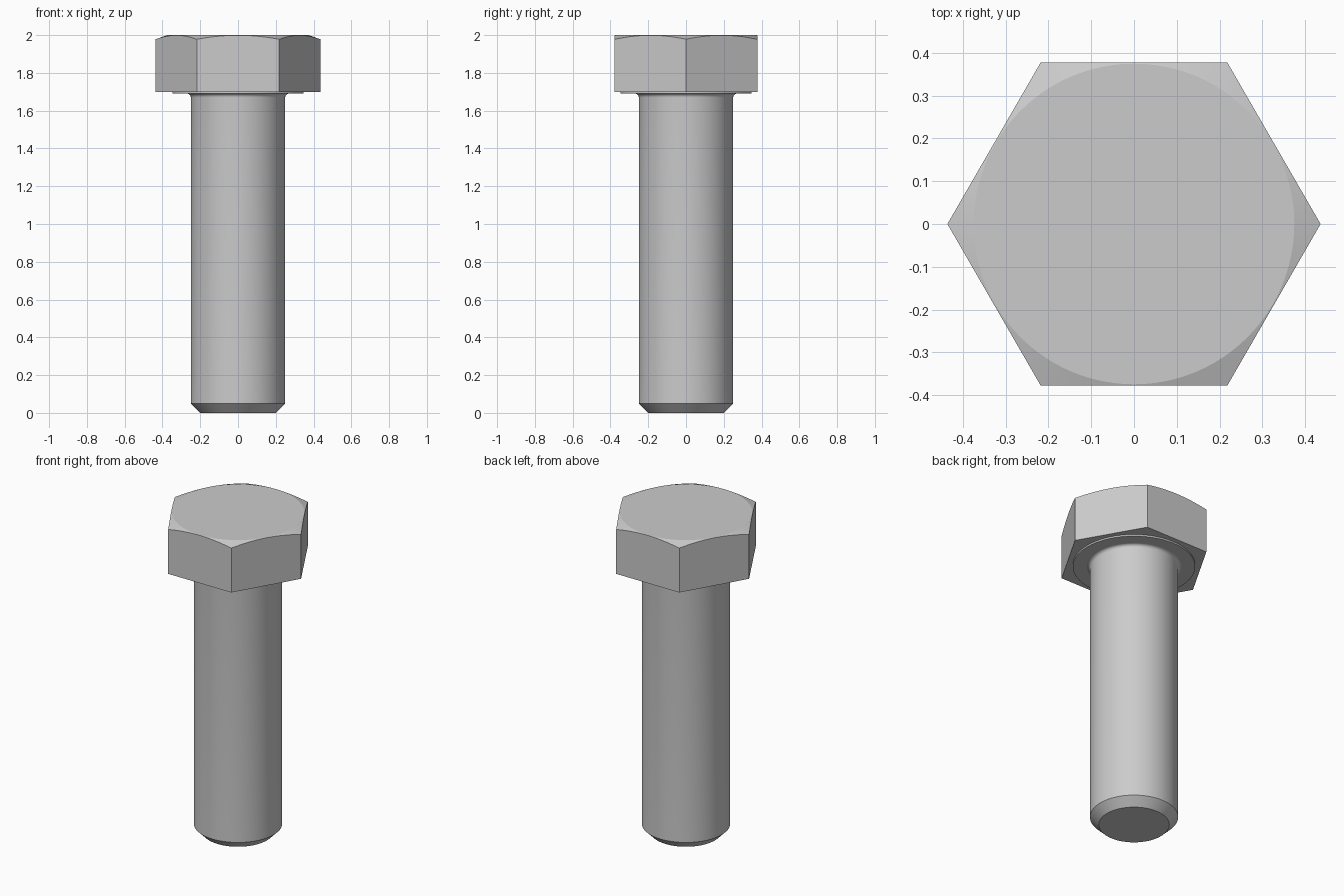
import bpy, bmesh
from math import pi, sin, cos, radians

cube = bpy.data.objects.get("Cube")
if cube:
    bpy.data.objects.remove(cube)

SEGMENTS = 96
FLAT, SHANK, WASHER, FILLET = 0.378, 0.25, 0.347, 0.02
HEAD_BASE, WASHER_BASE = 1.70, 1.69

steel = bpy.data.materials.new("light_grey_steel")
steel.use_nodes = True
grey = (0.6, 0.6, 0.6, 1)
steel.diffuse_color = grey
steel.node_tree.nodes["Principled BSDF"].inputs["Base Color"].default_value = grey


def hex_radius(a):
    """Distance from the axis to the hexagon's side at angle a."""
    return FLAT / cos(a % (pi / 3) - pi / 6)


def chamfer_height(a):
    """Height where the conical chamfer meets the hexagon's side."""
    return 1.999 - (hex_radius(a) - FLAT) * 0.36


def lathe(name, rings, cap_bottom=False, cap_top=False):
    """Skin a stack of rings; radius and height may be functions of the angle."""
    bm = bmesh.new()
    loops = []
    for r, z in rings:
        loop = []
        for i in range(SEGMENTS):
            a = 2 * pi * i / SEGMENTS
            rad = r(a) if callable(r) else r
            height = z(a) if callable(z) else z
            loop.append(bm.verts.new((rad * cos(a), rad * sin(a), height)))
        loops.append(loop)
    for low, high in zip(loops, loops[1:]):
        for i in range(SEGMENTS):
            j = (i + 1) % SEGMENTS
            bm.faces.new((low[i], low[j], high[j], high[i]))
    if cap_bottom:
        bm.faces.new(loops[0][::-1])
    if cap_top:
        bm.faces.new(loops[-1])
    mesh = bpy.data.meshes.new(name)
    bm.to_mesh(mesh)
    bm.free()
    mesh.materials.append(steel)
    obj = bpy.data.objects.new(name, mesh)
    bpy.context.collection.objects.link(obj)
    bpy.ops.object.select_all(action="DESELECT")
    obj.select_set(True)
    bpy.context.view_layer.objects.active = obj
    bpy.ops.object.shade_smooth_by_angle(angle=radians(15))
    return obj


# Shank with chamfered tip and a fillet flaring into the head
fillet = [(SHANK + FILLET * (1 - cos(t)), WASHER_BASE - FILLET * (1 - sin(t)))
          for t in (pi / 2 * k / 8 for k in range(9))]
lathe("shank", [(0.2, 0), (SHANK, 0.05)] + fillet, cap_bottom=True)

# Thin round bearing face under the head
lathe("washer_face", [(SHANK + FILLET, WASHER_BASE), (WASHER, WASHER_BASE),
                      (WASHER, HEAD_BASE)])

# Hexagonal head with conical top chamfer
lathe("hex_head", [(WASHER, HEAD_BASE), (hex_radius, HEAD_BASE),
                   (hex_radius, chamfer_height), (FLAT - 0.003, 2.0)], cap_top=True)
